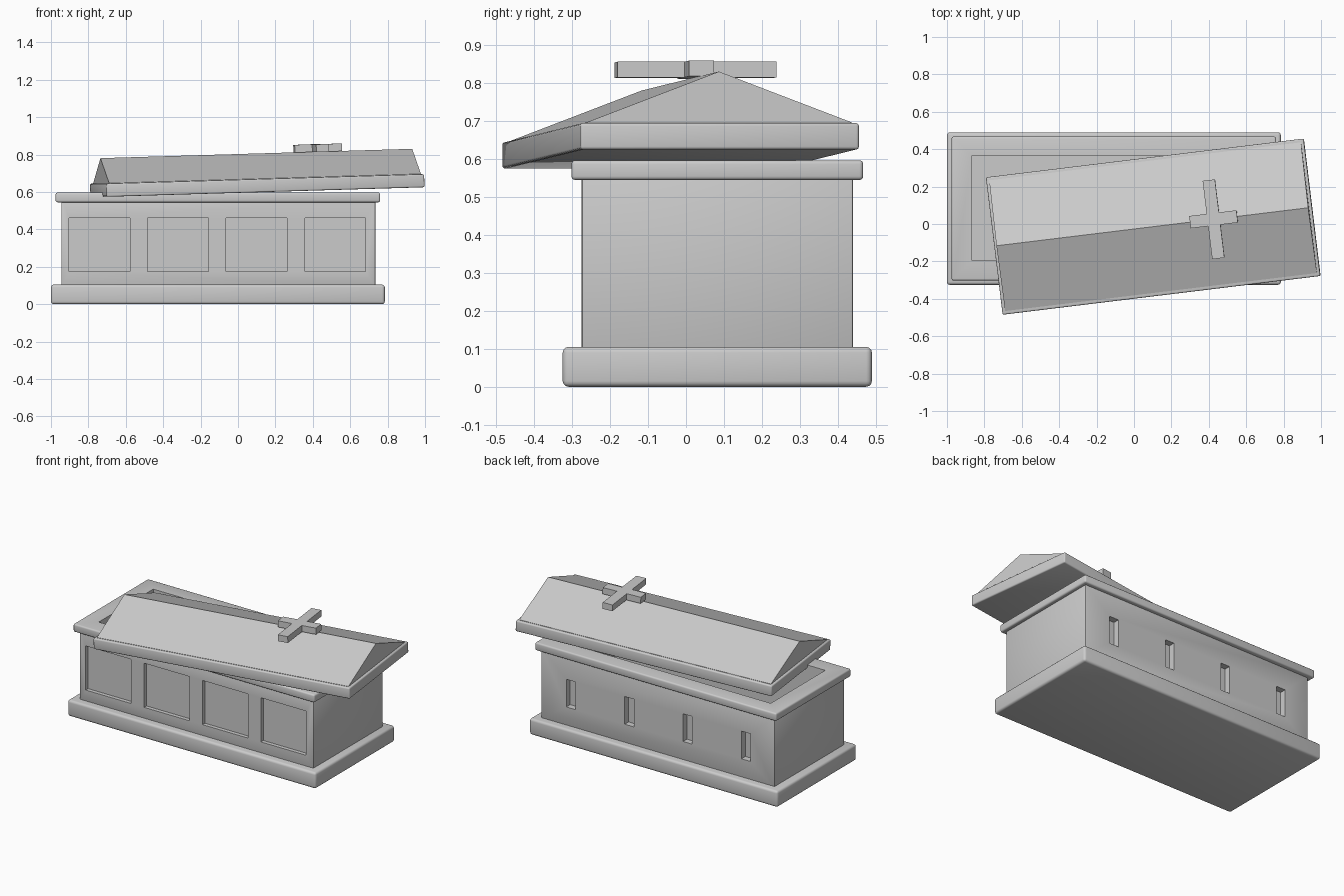
import bpy, bmesh, math
from mathutils import Matrix, Vector

if "Cube" in bpy.data.objects:
    bpy.data.objects.remove(bpy.data.objects["Cube"])


def add_box(bm, x, y, z):
    """Box from (min, max) ranges."""
    ctr = Vector([(r[0] + r[1]) / 2 for r in (x, y, z)])
    size = [r[1] - r[0] for r in (x, y, z)]
    bmesh.ops.create_cube(bm, size=1, matrix=Matrix.Translation(ctr) @ Matrix.Diagonal((*size, 1)))


def finish(name, bm, bevel=0, segments=3, matrix=None):
    bmesh.ops.recalc_face_normals(bm, faces=bm.faces)
    me = bpy.data.meshes.new(name)
    bm.to_mesh(me)
    bm.free()
    ob = bpy.data.objects.new(name, me)
    bpy.context.collection.objects.link(ob)
    if matrix:
        ob.matrix_world = matrix
    if bevel:
        mod = ob.modifiers.new("bevel", 'BEVEL')
        mod.width, mod.segments = bevel, segments
        apply_mods(ob)
    return ob


def apply_mods(ob):
    bpy.ops.object.select_all(action='DESELECT')
    bpy.context.view_layer.objects.active = ob
    ob.select_set(True)
    for mod in list(ob.modifiers):
        bpy.ops.object.modifier_apply(modifier=mod.name)


def smooth(ob, angle=35):
    bpy.ops.object.select_all(action='DESELECT')
    bpy.context.view_layer.objects.active = ob
    ob.select_set(True)
    bpy.ops.object.shade_smooth_by_angle(angle=math.radians(angle))


def box(name, x, y, z, bevel, segments=3, matrix=None):
    bm = bmesh.new()
    add_box(bm, x, y, z)
    return finish(name, bm, bevel, segments, matrix)


# Chest: plinth, body and rim
plinth = box("plinth", (-1.0, 0.785), (-0.325, 0.49), (0, 0.105), 0.015)
body = box("body", (-0.945, 0.735), (-0.275, 0.44), (0.09, 0.56), 0.006, 2)
rim = box("rim", (-0.975, 0.76), (-0.302, 0.467), (0.545, 0.597), 0.01)

# Cutter: burial cavity, front panels and narrow back slots
bm = bmesh.new()
add_box(bm, (-0.865, 0.65), (-0.195, 0.365), (0.12, 0.8))
for i in range(4):
    cx = -0.74 + 0.42 * i
    add_box(bm, (cx - 0.163, cx + 0.163), (-0.4, -0.25), (0.175, 0.462))
    add_box(bm, (cx - 0.033, cx + 0.033), (0.4, 0.6), (0.222, 0.402))
cutter = finish("cutter", bm)
cutter.hide_render = True
for ob in (body, rim):
    mod = ob.modifiers.new("cut", 'BOOLEAN')
    mod.operation, mod.solver, mod.object = 'DIFFERENCE', 'EXACT', cutter
    apply_mods(ob)
bpy.data.objects.remove(cutter)

# Lid, pushed askew and tilted
lid = (Matrix.Translation((0.104, -0.014, 0.6))
       @ Matrix.Rotation(math.radians(6.95), 4, 'Z')
       @ Matrix.Rotation(math.radians(-1.7), 4, 'Y'))
slab = box("lid_slab", (-0.856, 0.856), (-0.37, 0.37), (0, 0.07), 0.008, 3, lid)

# Gabled roof prism on the slab
bm = bmesh.new()
profile = [(-0.352, 0.065), (0.352, 0.065), (0.352, 0.072), (0, 0.206), (-0.352, 0.072)]
face = bm.faces.new([bm.verts.new((-0.84, y, z)) for y, z in profile])
ext = bmesh.ops.extrude_face_region(bm, geom=[face], use_keep_orig=True)
bmesh.ops.translate(bm, vec=(1.68, 0, 0),
                    verts=[v for v in ext["geom"] if isinstance(v, bmesh.types.BMVert)])
roof = finish("lid_roof", bm, matrix=lid)

# Cross lying on the ridge: a square with each side extruded outward
bm = bmesh.new()
w, ax, ay = 0.033, 0.127, 0.211
outline = [(w, w), (w, ay), (-w, ay), (-w, w), (-ax, w), (-ax, -w),
           (-w, -w), (-w, -ay), (w, -ay), (w, -w), (ax, -w), (ax, w)]
face = bm.faces.new([bm.verts.new((x, y, -0.02)) for x, y in outline])
ext = bmesh.ops.extrude_face_region(bm, geom=[face], use_keep_orig=True)
bmesh.ops.translate(bm, vec=(0, 0, 0.041),
                    verts=[v for v in ext["geom"] if isinstance(v, bmesh.types.BMVert)])
cross = finish("lid_cross", bm, matrix=lid @ Matrix.Translation((0.331, 0, 0.225)))

for ob in (plinth, body, rim, slab):
    smooth(ob)
